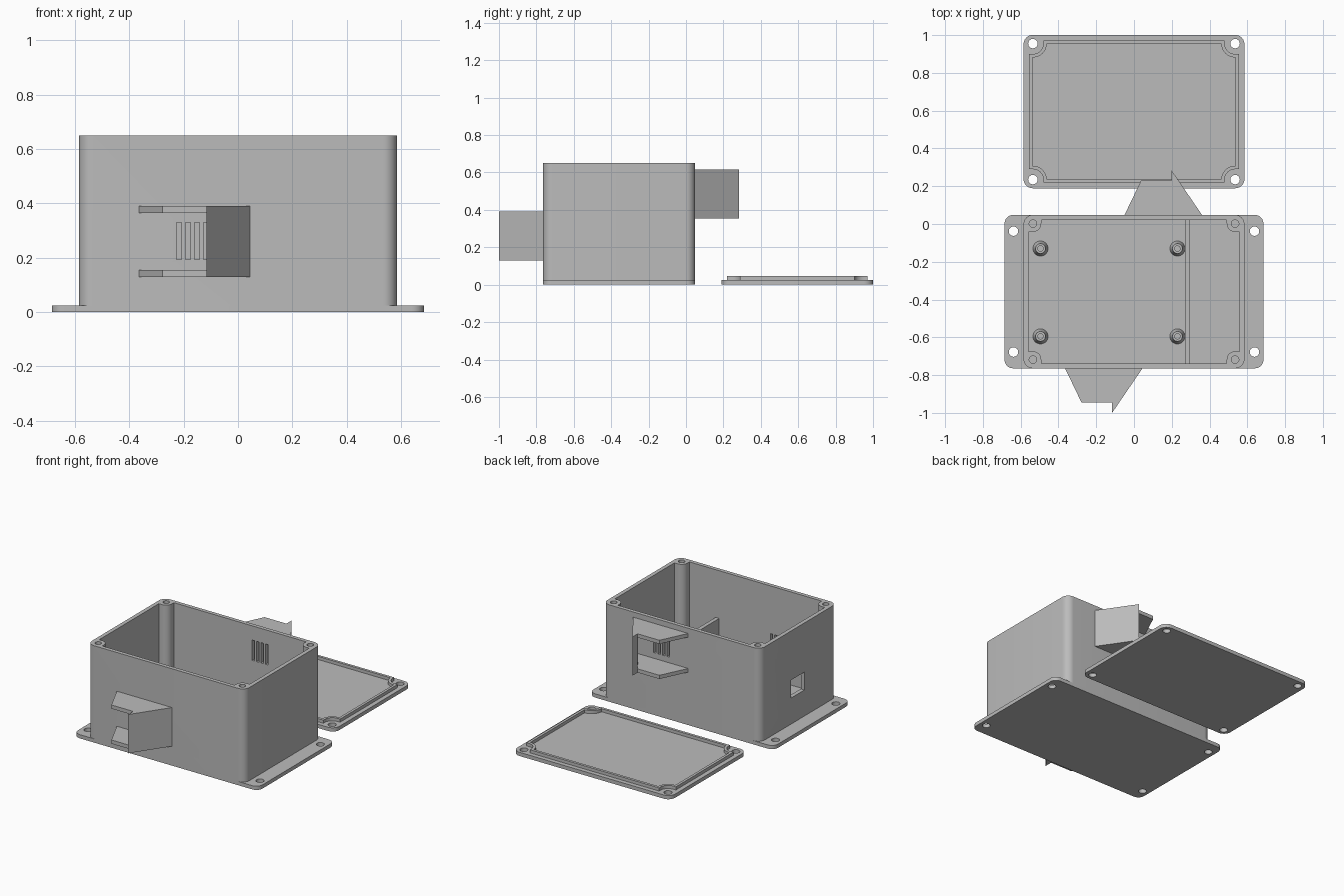
import bpy, bmesh
from math import pi, cos, sin

cube = bpy.data.objects.get("Cube")
if cube:
    bpy.data.objects.remove(cube)

grey = bpy.data.materials.new("plain grey")
grey.use_nodes = True
colour = (0.5, 0.5, 0.5, 1)
grey.diffuse_color = colour
grey.node_tree.nodes["Principled BSDF"].inputs["Base Color"].default_value = colour

CORNERS = [(1, 1), (-1, 1), (-1, -1), (1, -1)]
BOX_Y, LID_Y = -0.358, 0.595     # centres of box and lid
HX, HY = 0.585, 0.406            # half size of box and lid
PX, PY = 0.535, 0.36             # screw positions from centre
FLOOR, TOP = 0.025, 0.65


def arc(cx, cy, r, a, b, n=10):
    return [(cx + r * cos(a + (b - a) * i / n), cy + r * sin(a + (b - a) * i / n))
            for i in range(n + 1)]


def circle(cx, cy, r, n=28):
    return arc(cx, cy, r, 0, 2 * pi, n)[:-1]


def rounded(hx, hy, r):
    pts = []
    for i, (sx, sy) in enumerate(CORNERS):
        pts += arc(sx * (hx - r), sy * (hy - r), r, i * pi / 2, (i + 1) * pi / 2)
    return pts


def notched(hx, hy, r):
    """Rectangle whose corners step inward around the screw posts."""
    pts = []
    for i, (sx, sy) in enumerate(CORNERS):
        a = (i + 2) * pi / 2
        bend = arc(sx * PX, sy * PY, r, a + pi / 2, a)
        ends = [(sx * hx, sy * (PY - r)), (sx * (PX - r), sy * hy)]
        pts += [ends[i % 2]] + bend + [ends[1 - i % 2]]
    return pts


def four(hx, hy, r):
    return [circle(sx * hx, sy * hy, r) for sx, sy in CORNERS]


def finish(name, bm):
    bmesh.ops.recalc_face_normals(bm, faces=bm.faces)
    mesh = bpy.data.meshes.new(name)
    bm.to_mesh(mesh)
    bm.free()
    mesh.materials.append(grey)
    ob = bpy.data.objects.new(name, mesh)
    bpy.context.collection.objects.link(ob)
    return ob


def prism(name, loops, z0, z1, y=0):
    """Extrude an outline, with any further loops as holes."""
    bm = bmesh.new()
    for loop in loops:
        vs = [bm.verts.new((px, py + y, z0)) for px, py in loop]
        for a, b in zip(vs, vs[1:] + vs[:1]):
            bm.edges.new((a, b))
    bmesh.ops.triangle_fill(bm, use_beauty=True, edges=bm.edges[:], normal=(0, 0, 1))
    out = bmesh.ops.extrude_face_region(bm, geom=bm.faces[:])
    for v in out["geom"]:
        if isinstance(v, bmesh.types.BMVert):
            v.co.z = z1
    return finish(name, bm)


def rect(x0, x1, y0, y1):
    return [(x0, y0), (x1, y0), (x1, y1), (x0, y1)]


def cut(target, cutter):
    mod = target.modifiers.new("cut", 'BOOLEAN')
    mod.operation = 'DIFFERENCE'
    mod.solver = 'EXACT'
    mod.object = cutter
    cutter.hide_render = True
    cutter.hide_viewport = True
    cutter.display_type = 'WIRE'


# Base plate with mounting holes
parts = [prism("base_plate", [rounded(0.685, HY, 0.045)] + four(0.638, 0.32, 0.025),
               0, FLOOR, BOX_Y)]

# Box walls with corner posts
walls = prism("box_walls", [rounded(HX, HY, 0.05), notched(0.558, 0.38, 0.044)],
              FLOOR, TOP, BOX_Y)
parts.append(walls)
for i, loop in enumerate(four(PX, PY, 0.02)):
    cut(walls, prism(f"screw_hole_cutter_{i}", [loop], TOP - 0.3, TOP + 0.05, BOX_Y))

# Socket window in the side wall
cut(walls, prism("window_cutter", [rect(-0.65, -0.5, -0.42, -0.28)], 0.2, 0.32))

# Vents and their hoods, one on the front and one on the back
for name, shift, side, wall_y, low in (("front", 0, 1, -0.764, 0.13),
                                       ("back", 0.315, -1, 0.048, 0.355)):
    def place(pts):
        return [(px + shift, wall_y + side * py) for px, py in pts]
    for k in range(4):
        c = -0.217 + 0.033 * k
        cut(walls, prism(f"{name}_vent_cutter_{k}",
                         [place(rect(c - 0.009, c + 0.009, -0.02, 0.06))],
                         low + 0.063, low + 0.2))
    plate = [(-0.365, 0), (-0.278, -0.181), (-0.116, -0.181), (0.007, 0)]
    for label, z in (("bottom", low), ("top", low + 0.235)):
        parts.append(prism(f"{name}_hood_{label}", [place(plate)], z, z + 0.025))
    blade = [(0.007, 0), (-0.116, -0.181), (-0.116, -0.236), (0.045, 0)]
    parts.append(prism(f"{name}_hood_side", [place(blade)], low, low + 0.26))

# Inner divider
parts.append(prism("divider", [rect(0.27, 0.297, -0.38, 0.38)], FLOOR, 0.33, BOX_Y))

# Tapered board standoffs with a pilot hole
for i, (x, y) in enumerate([(-0.495, -0.13), (0.23, -0.13), (-0.495, -0.595), (0.23, -0.595)]):
    bm = bmesh.new()
    profile = [(0.04, FLOOR), (0.026, 0.085), (0.014, 0.085), (0.014, FLOOR)]
    vs = [bm.verts.new((x + r, y, z)) for r, z in profile]
    es = [bm.edges.new(p) for p in zip(vs, vs[1:])]
    bmesh.ops.spin(bm, geom=vs + es, cent=(x, y, 0), axis=(0, 0, 1),
                   angle=2 * pi, steps=28)
    bmesh.ops.remove_doubles(bm, verts=bm.verts, dist=0.0001)
    parts.append(finish(f"standoff_{i}", bm))

# Lid with screw holes and a raised locating lip
parts.append(prism("lid", [rounded(HX, HY, 0.05)] + four(PX, PY, 0.025), 0, FLOOR, LID_Y))
parts.append(prism("lid_lip", [notched(0.555, 0.376, 0.055), notched(0.537, 0.358, 0.073)],
                   FLOOR, 0.046, LID_Y))

# Smooth the round parts, keep edges crisp
bpy.ops.object.select_all(action='DESELECT')
for ob in parts:
    ob.select_set(True)
bpy.context.view_layer.objects.active = walls
bpy.ops.object.shade_smooth_by_angle(angle=0.5)
